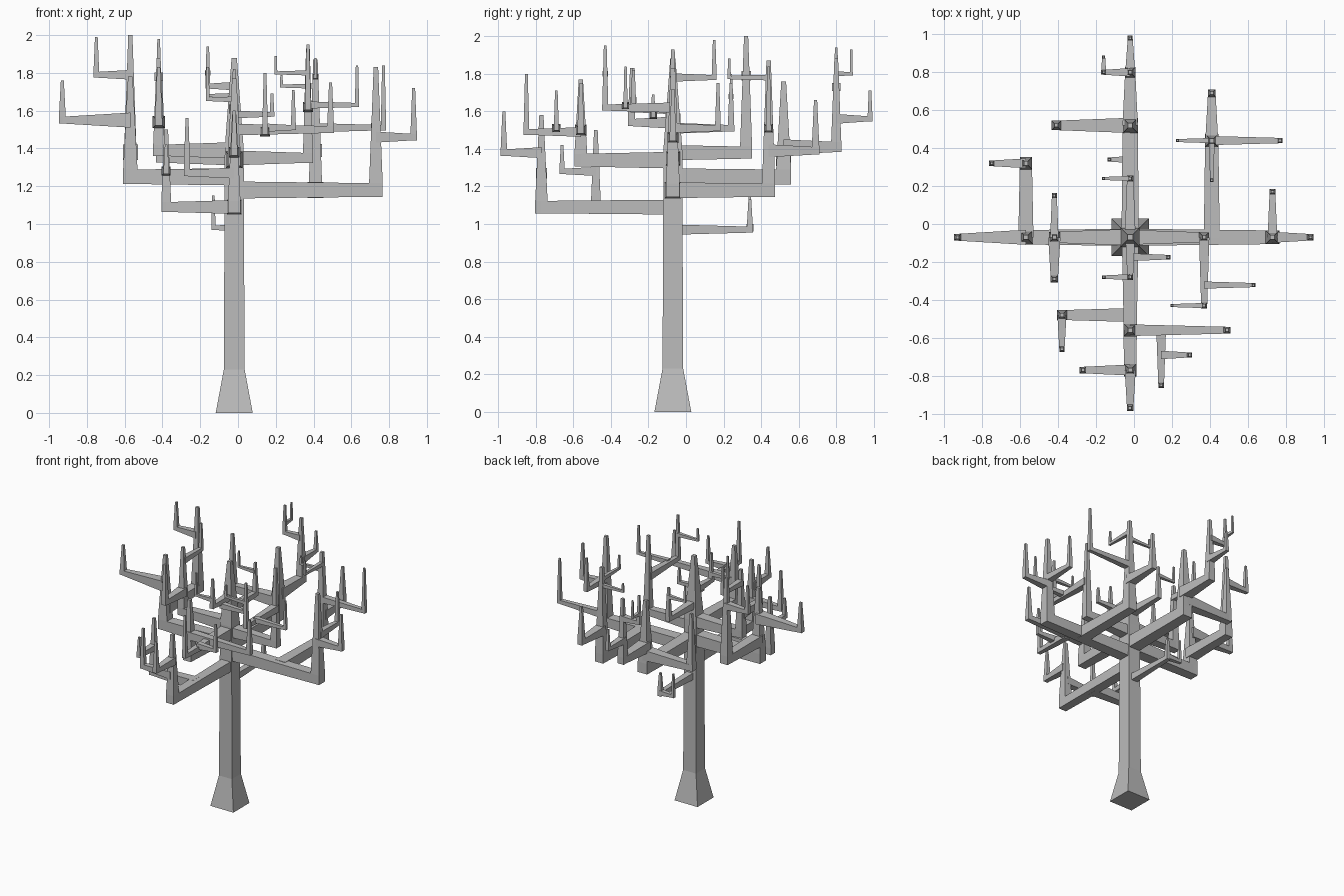
import bpy
import bmesh
from mathutils import Vector

default_cube = bpy.data.objects.get("Cube")
if default_cube:
    bpy.data.objects.remove(default_cube, do_unlink=True)

# One plain grey for the whole tree
bark = bpy.data.materials.new("bark_grey")
bark.use_nodes = True
GREY = (0.5, 0.5, 0.5, 1)
bark.diffuse_color = GREY
bark.node_tree.nodes["Principled BSDF"].inputs["Base Color"].default_value = GREY

LEFT, RIGHT = Vector((1, 0, 0)), Vector((-1, 0, 0))
BACK, FRONT = Vector((0, 1, 0)), Vector((0, -1, 0))
UP = Vector((0, 0, 1))


def add_square_tube(bm, direction, rings):
    """Square tapered tube through (centre, half width) rings, capped."""
    side = UP.cross(direction) if abs(direction.z) < 0.5 else LEFT
    other = direction.cross(side)
    loops = []
    for centre, half in rings:
        corners = [(-1, -1), (1, -1), (1, 1), (-1, 1)]
        loops.append([bm.verts.new(centre + (side * a + other * b) * half)
                      for a, b in corners])
    for low, high in zip(loops, loops[1:]):
        for i in range(4):
            j = (i + 1) % 4
            bm.faces.new((low[i], low[j], high[j], high[i]))
    bm.faces.new(loops[0][::-1])
    bm.faces.new(loops[-1])


def finish(name, bm):
    bmesh.ops.recalc_face_normals(bm, faces=bm.faces)
    mesh = bpy.data.meshes.new(name)
    bm.to_mesh(mesh)
    bm.free()
    mesh.materials.append(bark)
    bpy.context.collection.objects.link(bpy.data.objects.new(name, mesh))


def branch(name, start, direction, length, height, half, top, taper=1.7):
    """Level tapered limb that elbows into an upright spike; returns its foot."""
    bm = bmesh.new()
    root = start + UP * height
    elbow = root + direction * length
    add_square_tube(bm, direction, [(root, half * taper), (elbow, half)])
    tip = Vector((elbow.x, elbow.y, top))
    add_square_tube(bm, UP, [(elbow - UP * half, half), (elbow + UP * half, half),
                             (tip, half * 0.22 + 0.004)])
    finish(name, bm)
    return start + direction * length


# Trunk with flared foot and pointed top
trunk = Vector((-0.02, -0.07, 0))
bm = bmesh.new()
add_square_tube(bm, UP, [(trunk + UP * z, half) for z, half in
                         ((0, 0.098), (0.23, 0.055), (1.4, 0.05), (1.88, 0.014))])
finish("trunk", bm)

# Small low limb at the back
low = branch("low_limb", trunk, BACK, 0.41, 0.97, 0.016, 1.13)
branch("low_twig", low, RIGHT, 0.11, 0.98, 0.011, 1.15)

# Lower front limb
front = branch("front_limb", trunk, FRONT, 0.7, 1.09, 0.033, 1.58, taper=1.2)
branch("front_tip_twig", front, FRONT, 0.2, 1.38, 0.017, 1.6)
branch("front_side_twig", front, RIGHT, 0.25, 1.27, 0.017, 1.56)
front_fork = trunk + FRONT * 0.41
fork = branch("front_fork", front_fork, RIGHT, 0.36, 1.09, 0.026, 1.5, taper=1.4)
branch("front_fork_twig", fork, FRONT, 0.18, 1.28, 0.014, 1.42)

# Left limb with a long fork to the back
left = branch("left_limb", trunk, LEFT, 0.75, 1.18, 0.036, 1.83, taper=1.25)
branch("left_tip_twig", left, LEFT, 0.2, 1.46, 0.017, 1.72)
branch("left_back_twig", left, BACK, 0.24, 1.51, 0.015, 1.75)
left_fork = trunk + LEFT * 0.43
bough = branch("left_fork", left_fork, BACK, 0.51, 1.18, 0.035, 1.87, taper=1.2)
branch("left_fork_outer_twig", bough, LEFT, 0.36, 1.51, 0.014, 1.84)
branch("left_fork_back_twig", bough, BACK, 0.25, 1.39, 0.02, 1.66)
branch("left_fork_inner_twig", bough, RIGHT, 0.18, 1.73, 0.008, 1.79)
branch("left_fork_front_twig", bough, FRONT, 0.21, 1.78, 0.009, 1.88)

# Right limb with a fork to the back
right = branch("right_limb", trunk, RIGHT, 0.55, 1.25, 0.038, 1.78, taper=1.2)
branch("right_tip_twig", right, RIGHT, 0.36, 1.55, 0.018, 1.76, taper=2.2)
bough = branch("right_fork", right, BACK, 0.39, 1.38, 0.032, 2, taper=1.25)
branch("right_fork_twig", bough, RIGHT, 0.18, 1.79, 0.015, 1.99)

# Back limb
back = branch("back_limb", trunk, BACK, 0.59, 1.25, 0.04, 1.76, taper=1.15)
branch("back_side_twig", back, RIGHT, 0.39, 1.35, 0.025, 1.76, taper=1.6)
bough = branch("back_fork", back, BACK, 0.28, 1.41, 0.027, 1.88, taper=1.5)
branch("back_tip_twig", bough, BACK, 0.18, 1.56, 0.013, 1.71, taper=2)
twig = branch("back_upper_twig", bough, RIGHT, 0.14, 1.73, 0.013, 1.94)
branch("back_fine_twig", twig, BACK, 0.08, 1.8, 0.008, 1.93)

# Upper front limb
upper = branch("upper_front_limb", trunk, FRONT, 0.49, 1.34, 0.034, 1.77, taper=1.3)
reach = branch("upper_front_fork", upper, LEFT, 0.51, 1.5, 0.018, 1.75)
middle = upper.lerp(reach, 0.32)
twig = branch("upper_front_twig", middle, FRONT, 0.29, 1.49, 0.015, 1.8)
branch("upper_front_fine_twig", middle.lerp(twig, 0.45), LEFT, 0.15, 1.51, 0.013, 1.71)

# Upper right limb
upper = branch("upper_right_limb", trunk, RIGHT, 0.4, 1.39, 0.029, 1.88, taper=1.5)
branch("upper_right_front_twig", upper, FRONT, 0.22, 1.54, 0.019, 1.83)
branch("upper_right_back_twig", upper, BACK, 0.22, 1.78, 0.013, 1.98)

# Upper left limb
upper = branch("upper_left_limb", trunk, LEFT, 0.39, 1.35, 0.026, 1.93, taper=1.5)
twig = branch("upper_left_fork", upper, FRONT, 0.36, 1.62, 0.016, 1.95)
branch("upper_left_outer_twig", upper.lerp(twig, 0.7), LEFT, 0.26, 1.63, 0.011, 1.84)
branch("upper_left_inner_twig", twig, RIGHT, 0.17, 1.8, 0.008, 1.89)

# Fine limbs near the top of the trunk
crown = branch("crown_front_limb", trunk, FRONT, 0.21, 1.61, 0.015, 1.82)
branch("crown_front_twig", crown, RIGHT, 0.14, 1.66, 0.009, 1.83)
branch("crown_side_twig", trunk.lerp(crown, 0.5), LEFT, 0.2, 1.58, 0.012, 1.69)
crown = branch("crown_back_limb", trunk, BACK, 0.31, 1.51, 0.017, 1.75)
branch("crown_back_twig", crown, RIGHT, 0.14, 1.68, 0.008, 1.8)
